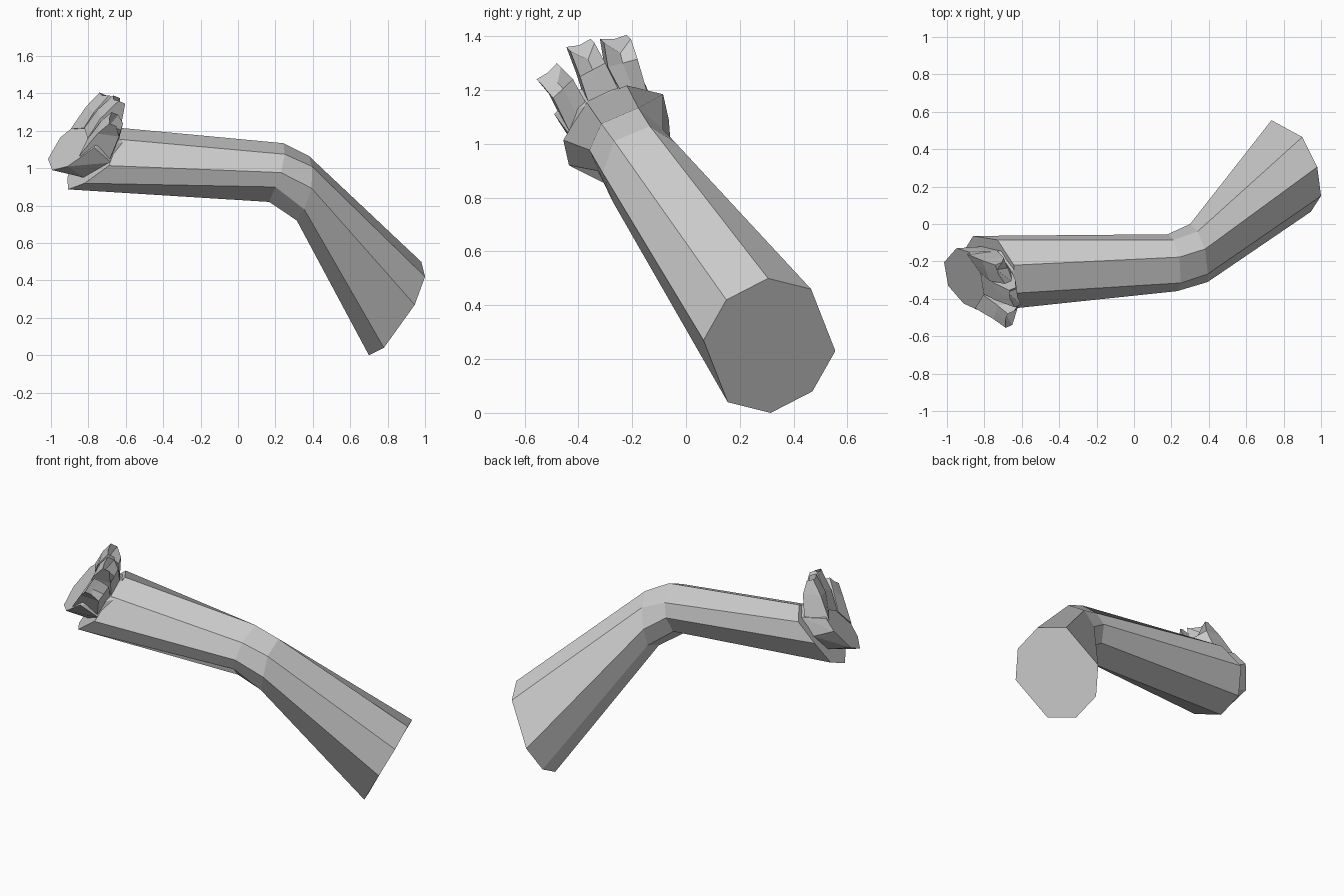
import bpy
import bmesh
from mathutils import Vector

cube = bpy.data.objects.get("Cube")
if cube:
    bpy.data.objects.remove(cube, do_unlink=True)

# One plain grey for the whole limb
grey = bpy.data.materials.new("plain grey")
grey.use_nodes = True
grey.diffuse_color = (0.6, 0.6, 0.6, 1)
grey.node_tree.nodes["Principled BSDF"].inputs["Base Color"].default_value = (0.6, 0.6, 0.6, 1)


def finish(name, bm):
    """Turn the bmesh into a flat-shaded object."""
    bmesh.ops.recalc_face_normals(bm, faces=bm.faces[:])
    mesh = bpy.data.meshes.new(name)
    bm.to_mesh(mesh)
    bm.free()
    mesh.materials.append(grey)
    obj = bpy.data.objects.new(name, mesh)
    bpy.context.collection.objects.link(obj)
    return obj


def loft(name, rings):
    """Skin rings of equal length and cap both ends."""
    bm = bmesh.new()
    loops = [[bm.verts.new(p) for p in ring] for ring in rings]
    for low, high in zip(loops, loops[1:]):
        for i in range(len(low)):
            j = (i + 1) % len(low)
            bm.faces.new((low[i], low[j], high[j], high[i]))
    bm.faces.new(loops[0])
    bm.faces.new(loops[-1])
    return finish(name, bm)


def octagon(centre, half):
    """Complete an eight-sided ring from four corners and its centre."""
    c = Vector(centre)
    corners = [Vector(p) for p in half]
    return corners + [2 * c - p for p in corners]


def on_foot(y, z, depth):
    """Point on a plane parallel to the slanted ankle end."""
    return Vector((z - 0.656 * y - depth, y, z))


# Leg: hip, two knee rings and the slanted ankle
hip = octagon((0.84, 0.31, 0.25),
              [(1.0, 0.15, 0.42), (0.98, 0.305, 0.5), (0.9, 0.465, 0.46), (0.735, 0.555, 0.23)])
knee_top = octagon((0.347, -0.155, 0.893),
                   [(0.395, -0.267, 1.01), (0.38, -0.134, 1.065), (0.34, -0.04, 1.005), (0.3, 0, 0.893)])
knee_low = octagon((0.205, -0.207, 0.977),
                   [(0.25, -0.315, 1.075), (0.243, -0.177, 1.134), (0.21, -0.086, 1.054), (0.18, -0.055, 0.977)])
ankle = octagon((-0.775, -0.26, 1.052),
                [(-0.637, -0.37, 1.155), (-0.642, -0.22, 1.217), (-0.73, -0.085, 1.184), (-0.86, -0.064, 1.09)])
loft("leg", [hip, knee_top, knee_low, ankle])

# Foot pad: hull between the ankle end and the sole
upper = [(-0.33, 0.95), (-0.43, 1.03), (-0.37, 1.14), (-0.245, 1.2),
         (-0.145, 1.185), (-0.12, 1.1), (-0.2, 1.0)]
sole = [(-0.205, 1.05), (-0.33, 0.99), (-0.425, 1.01), (-0.49, 1.11),
        (-0.4, 1.2), (-0.27, 1.24), (-0.15, 1.22), (-0.13, 1.165)]
bm = bmesh.new()
for outline, depth in ((upper, 1.99), (sole, 2.2)):
    for y, z in outline:
        bm.verts.new(on_foot(y, z, depth))
hull = bmesh.ops.convex_hull(bm, input=bm.verts[:])
bmesh.ops.delete(bm, geom=[v for v in hull["geom_interior"] if isinstance(v, bmesh.types.BMVert)],
                 context='VERTS')
bmesh.ops.dissolve_limit(bm, angle_limit=0.05, verts=bm.verts[:], edges=bm.edges[:])
finish("foot_pad", bm)


def section(left, right, top_depth, sole_depth, notch=None, top_cut=0, sole_cut=0):
    """Six-point toe section; the middle points can be pulled back as a notch."""
    l, r = Vector(left), Vector(right)
    mid = (l + r) / 2
    back = (notch - mid) if notch else Vector((0, 0))
    drop = Vector((-0.015, 0.015))
    top = [l, mid + back * top_cut, r]
    low = [r + drop, mid + drop + back * sole_cut, l + drop]
    return [on_foot(*p, top_depth) for p in top] + [on_foot(*p, sole_depth) for p in low]


# Toes: base, knuckle and cleft tip, each as left and right edge points
toes = {
    "outer_toe": [(-0.435, 1.05), (-0.365, 1.14), (-0.494, 1.17), (-0.42, 1.24), (-0.54, 1.225), (-0.465, 1.285)],
    "middle_toe": [(-0.36, 1.145), (-0.25, 1.2), (-0.394, 1.25), (-0.3, 1.3), (-0.43, 1.345), (-0.34, 1.375)],
    "inner_toe": [(-0.245, 1.2), (-0.145, 1.195), (-0.29, 1.285), (-0.18, 1.315), (-0.305, 1.375), (-0.205, 1.39)],
}
for name, (bl, br, kl, kr, tl, tr) in toes.items():
    knuckle_mid = (Vector(kl) + Vector(kr)) / 2
    loft(name, [
        section(bl, br, 2.02, 2.21),
        section(kl, kr, 2.13, 2.27),
        section(tl, tr, 2.23, 2.29, knuckle_mid, 0.55, 0.1),
    ])
